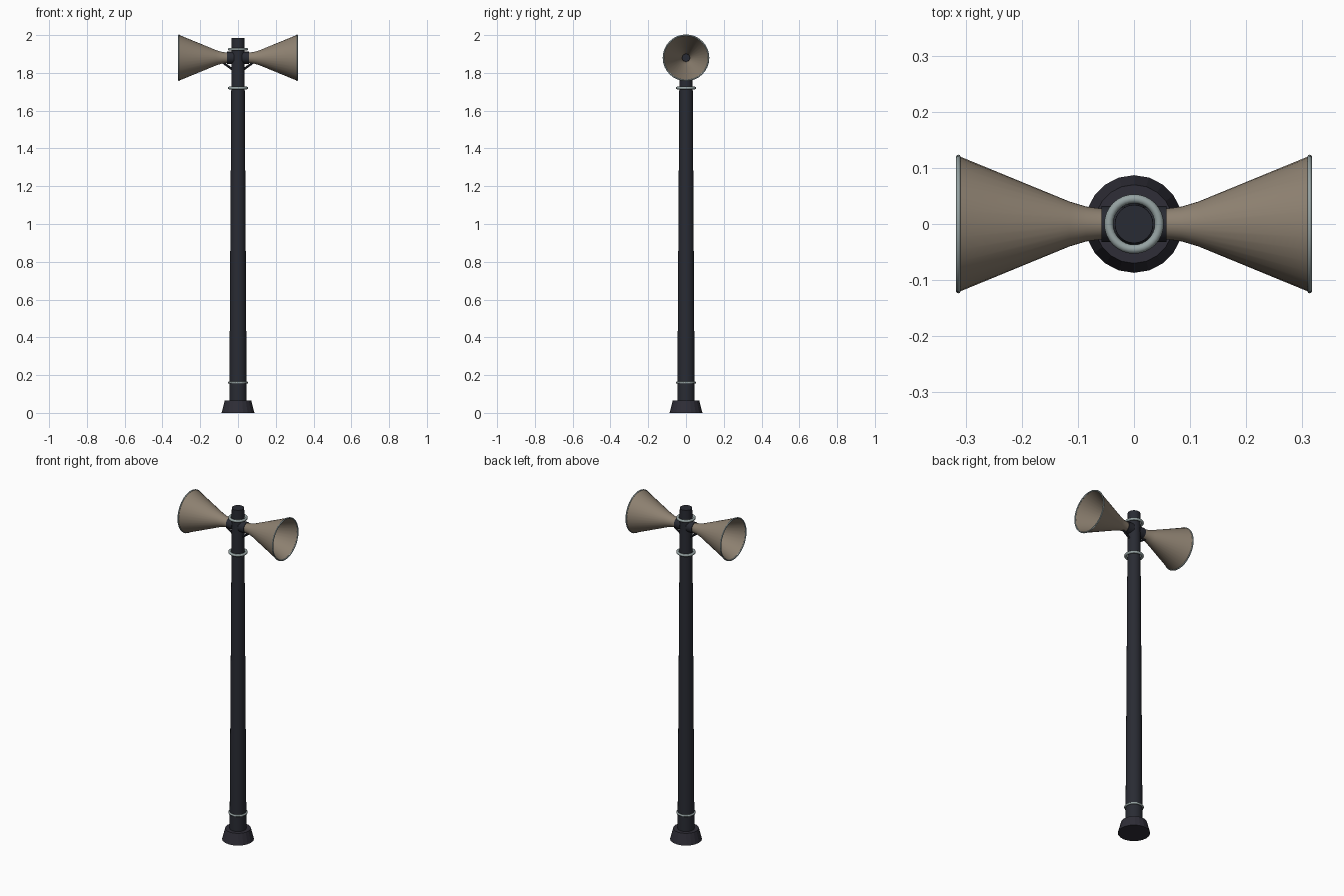
import bpy
import math
from mathutils import Vector

cube = bpy.data.objects.get("Cube")
if cube:
    bpy.data.objects.remove(cube)


def material(name, colour):
    m = bpy.data.materials.new(name)
    m.use_nodes = True
    m.diffuse_color = (*colour, 1)
    bsdf = m.node_tree.nodes["Principled BSDF"]
    bsdf.inputs["Base Color"].default_value = (*colour, 1)
    bsdf.inputs["Roughness"].default_value = 0.6
    return m


POLE = material("dark blue grey", (0.022, 0.024, 0.033))
BASE = material("charcoal", (0.028, 0.027, 0.038))
HORN = material("warm tan", (0.27, 0.22, 0.165))
STEEL = material("pale steel", (0.30, 0.36, 0.36))

AXIS_Z = 1.88


def finish(name, mat, angle=40):
    ob = bpy.context.object
    ob.name = name
    ob.data.materials.append(mat)
    bpy.ops.object.shade_smooth_by_angle(angle=math.radians(angle))
    return ob


def rod(name, start, end, r1, r2, mat, sides=24, angle=40):
    """Tapered cylinder between two points."""
    a, b = Vector(start), Vector(end)
    bpy.ops.mesh.primitive_cone_add(
        vertices=sides, radius1=r1, radius2=r2, depth=(b - a).length,
        location=(a + b) / 2, rotation=(b - a).to_track_quat("Z", "Y").to_euler())
    return finish(name, mat, angle)


def ring(name, centre, major, minor, mat, rotation=(0, 0, 0)):
    bpy.ops.mesh.primitive_torus_add(
        major_segments=32, minor_segments=10, major_radius=major,
        minor_radius=minor, location=centre, rotation=rotation)
    return finish(name, mat, 60)


def lathe_x(name, profile, side, mat, sides=32):
    """Revolve (x, radius) points about the horn axis."""
    verts, faces = [], []
    for x, r in profile:
        for i in range(sides):
            t = math.tau * i / sides
            verts.append((side * x, r * math.cos(t), AXIS_Z + r * math.sin(t)))
    for j in range(len(profile) - 1):
        for i in range(sides):
            k = (i + 1) % sides
            f = [j * sides + i, j * sides + k, (j + 1) * sides + k, (j + 1) * sides + i]
            faces.append(f if side < 0 else f[::-1])
    mesh = bpy.data.meshes.new(name)
    mesh.from_pydata(verts, [], faces)
    ob = bpy.data.objects.new(name, mesh)
    bpy.context.collection.objects.link(ob)
    bpy.ops.object.select_all(action="DESELECT")
    bpy.context.view_layer.objects.active = ob
    ob.select_set(True)
    return finish(name, mat)


# Foot and tapering pole
rod("base", (0, 0, 0), (0, 0, 0.065), 0.087, 0.07, BASE, 20, 15)
rod("pole", (0, 0, 0.06), (0, 0, 1.985), 0.046, 0.034, POLE)

# Clamp rings around the pole
for name, z, major, minor in (("lower_ring", 0.16, 0.047, 0.006),
                              ("middle_ring", 1.72, 0.045, 0.008),
                              ("upper_ring", 1.925, 0.045, 0.008)):
    ring(name, (0, 0, z), major, minor, STEEL)

# Outer wall from throat to mouth, then back along the inner wall
horn_profile = [(0.055, 0.027), (0.085, 0.031), (0.115, 0.040), (0.312, 0.121),
                (0.314, 0.117), (0.117, 0.036), (0.087, 0.025), (0.06, 0.02)]

for side, label in ((1, "left"), (-1, "right")):
    lathe_x(label + "_horn", horn_profile, side, HORN)
    ring(label + "_horn_rim", (side * 0.313, 0, AXIS_Z), 0.1195, 0.004, STEEL,
         (0, math.pi / 2, 0))
    # Driver housing and the plug inside the throat
    rod(label + "_driver", (side * 0.02, 0, AXIS_Z), (side * 0.058, 0, AXIS_Z),
        0.032, 0.032, POLE, 16)
    rod(label + "_throat_plug", (side * 0.05, 0, AXIS_Z), (side * 0.09, 0, AXIS_Z),
        0.022, 0.022, POLE, 8, 15)
    # Diagonal support under the horn
    rod(label + "_brace", (side * 0.025, 0, 1.815), (side * 0.08, 0, 1.855),
        0.006, 0.006, POLE, 8)
